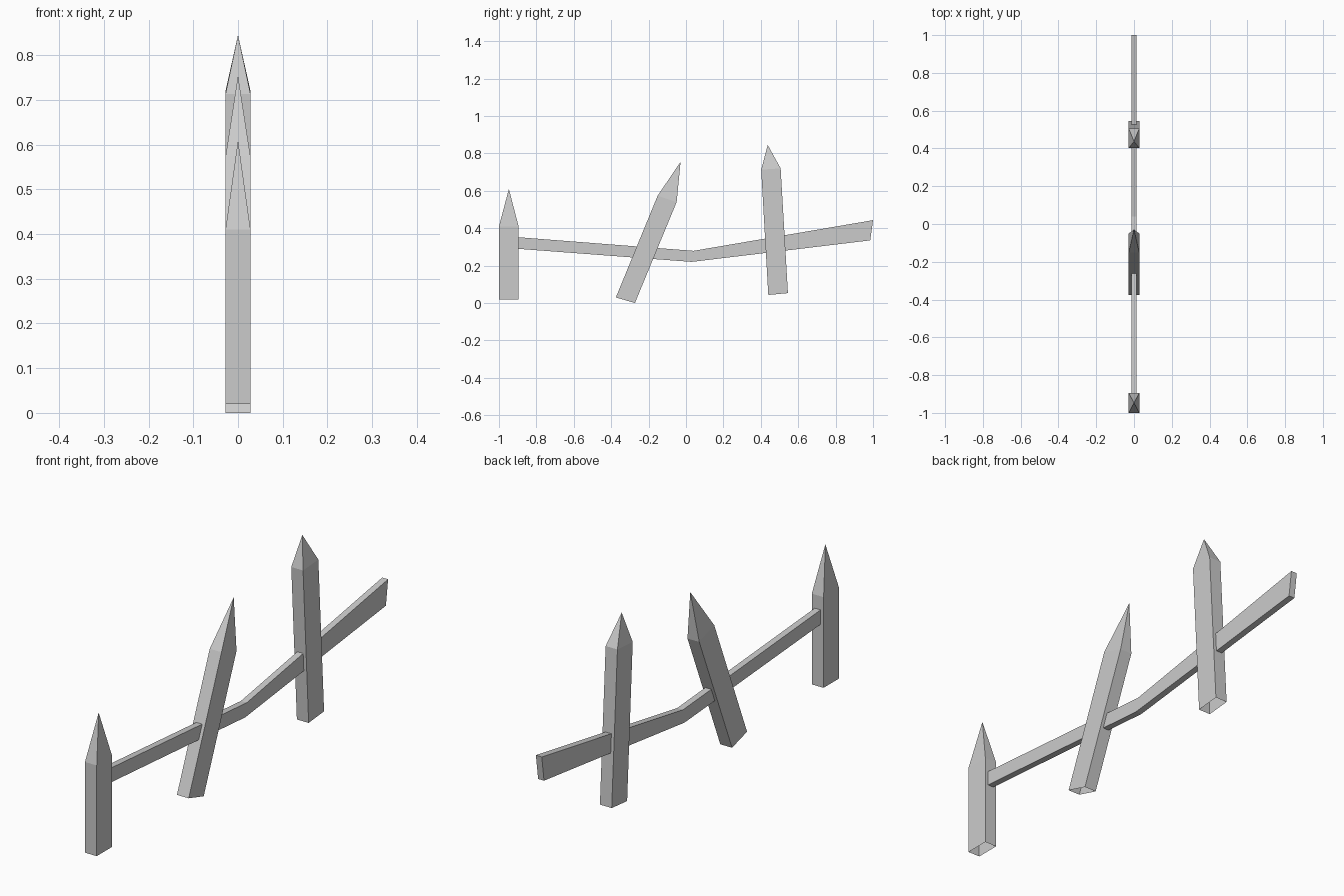
import bpy
import bmesh

cube = bpy.data.objects.get("Cube")
if cube:
    bpy.data.objects.remove(cube, do_unlink=True)

grey = bpy.data.materials.new("weathered_grey")
grey.use_nodes = True
colour = (0.6, 0.6, 0.6, 1)
grey.diffuse_color = colour
grey.node_tree.nodes["Principled BSDF"].inputs["Base Color"].default_value = colour

POST_HALF = 0.028
RAIL_HALF = 0.014


def finish(name, bm):
    bmesh.ops.recalc_face_normals(bm, faces=bm.faces)
    mesh = bpy.data.meshes.new(name)
    bm.to_mesh(mesh)
    bm.free()
    mesh.materials.append(grey)
    obj = bpy.data.objects.new(name, mesh)
    bpy.context.collection.objects.link(obj)
    return obj


def ring(bm, half, front, back):
    """Rectangle of vertices spanning two (y, z) points across the width."""
    return [bm.verts.new((x, *p)) for x, p in
            ((-half, front), (half, front), (half, back), (-half, back))]


def bridge(bm, a, b):
    for i in range(4):
        j = (i + 1) % 4
        bm.faces.new((a[i], a[j], b[j], b[i]))


def stake(name, foot, shoulder, tip):
    """Square post with a pointed top and an open foot."""
    bm = bmesh.new()
    low = ring(bm, POST_HALF, *foot)
    high = ring(bm, POST_HALF, *shoulder)
    bridge(bm, low, high)
    point = bm.verts.new((0, *tip))
    for i in range(4):
        bm.faces.new((high[i], high[(i + 1) % 4], point))
    finish(name, bm)


# Three stakes, given as (y, z) side profiles
stake("front_stake", ((-1, 0.02), (-0.895, 0.02)),
      ((-1, 0.41), (-0.895, 0.41)), (-0.947, 0.61))
stake("middle_stake", ((-0.375, 0.03), (-0.273, 0.0)),
      ((-0.152, 0.573), (-0.05, 0.54)), (-0.029, 0.755))
stake("back_stake", ((0.44, 0.043), (0.545, 0.053)),
      ((0.402, 0.713), (0.506, 0.72)), (0.437, 0.845))

# Bent rail running through the stakes
bm = bmesh.new()
sections = [ring(bm, RAIL_HALF, low, high) for low, high in (
    ((-0.9, 0.29), (-0.9, 0.352)),
    ((0.03, 0.22), (0.04, 0.279)),
    ((0.985, 0.335), (1.0, 0.443)))]
for a, b in zip(sections, sections[1:]):
    bridge(bm, a, b)
bm.faces.new(sections[0])
bm.faces.new(sections[-1])
finish("rail", bm)
